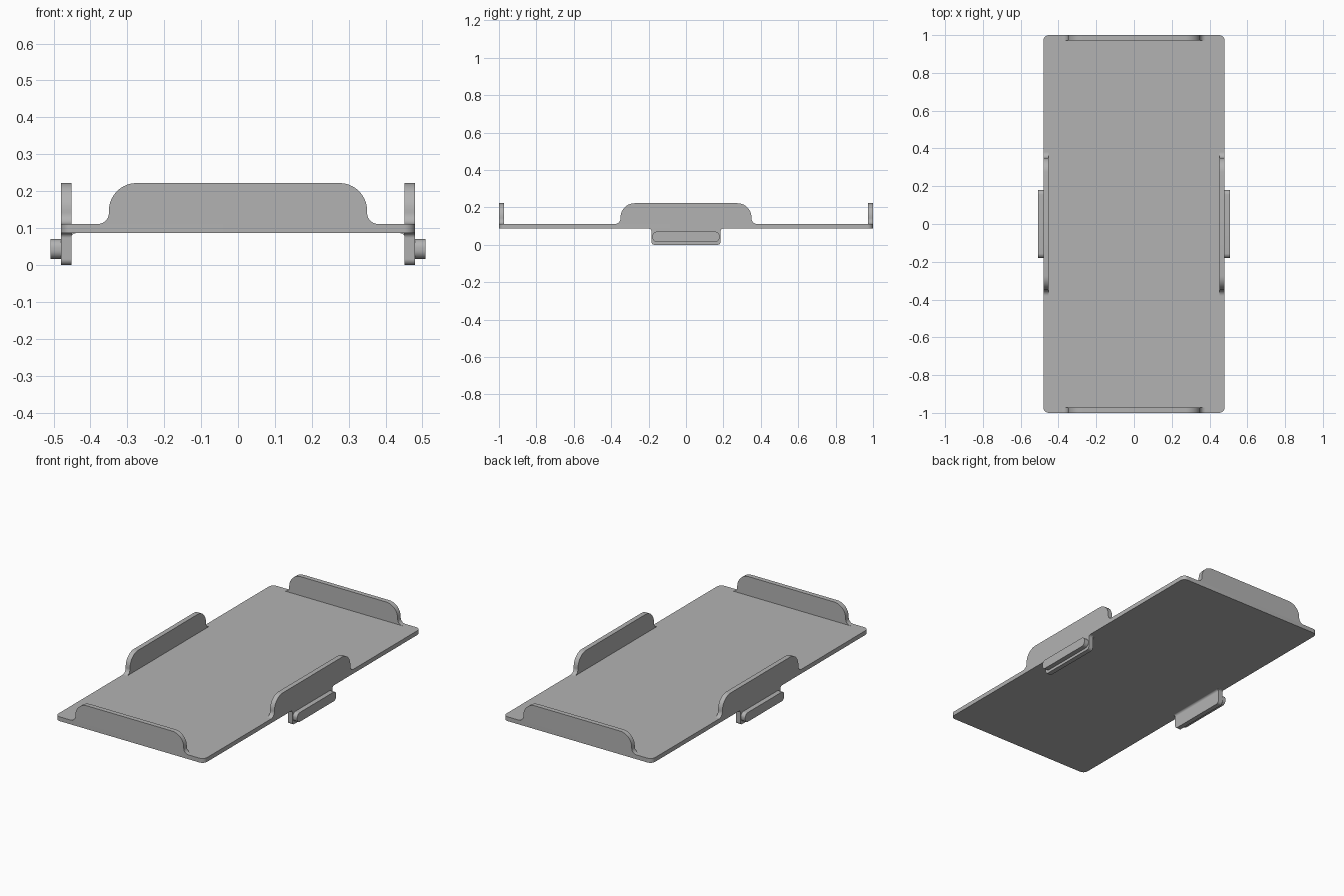
import bpy, bmesh, math
from mathutils import Vector, Matrix

cube = bpy.data.objects.get("Cube")
if cube:
    bpy.data.objects.remove(cube, do_unlink=True)

grey = bpy.data.materials.new("light_grey")
grey.use_nodes = True
colour = (0.45, 0.45, 0.45, 1)
grey.diffuse_color = colour
grey.node_tree.nodes["Principled BSDF"].inputs["Base Color"].default_value = colour

UP, ALONG_X, ALONG_Y = "xy", "yz", "xz"


def rounded(corners, steps=10):
    """Outline from (u, v, radius) corners, each rounded by a tangent arc."""
    out = []
    for i, (u, v, r) in enumerate(corners):
        p = Vector((u, v))
        if r == 0:
            out.append(p)
            continue
        a = (Vector(corners[i - 1][:2]) - p).normalized()
        b = (Vector(corners[(i + 1) % len(corners)][:2]) - p).normalized()
        half = a.angle(b) / 2
        centre = p + (a + b).normalized() * (r / math.sin(half))
        start = p + a * (r / math.tan(half)) - centre
        end = p + b * (r / math.tan(half)) - centre
        sweep = start.angle_signed(end)
        for k in range(steps + 1):
            out.append(centre + Matrix.Rotation(-sweep * k / steps, 2) @ start)
    return out


def prism(name, outline, plane, low, high, round_below=None, radius=0):
    """Extrude an outline from low to high, across the given plane."""
    def place(p, d):
        return {UP: (p[0], p[1], d), ALONG_X: (d, p[0], p[1]),
                ALONG_Y: (p[0], d, p[1])}[plane]
    bm = bmesh.new()
    base = [bm.verts.new(place(p, low)) for p in outline]
    top = [bm.verts.new(place(p, high)) for p in outline]
    caps = [bm.faces.new(base), bm.faces.new(top)]
    for i in range(len(base)):
        j = (i + 1) % len(base)
        bm.faces.new((base[i], base[j], top[j], top[i]))
    if round_below is not None:
        edges = [e for f in caps for e in f.edges
                 if all(v.co.z < round_below for v in e.verts)]
        bmesh.ops.bevel(bm, geom=edges, offset=radius, segments=6,
                        profile=0.5, affect="EDGES", clamp_overlap=True)
    bmesh.ops.recalc_face_normals(bm, faces=bm.faces)
    mesh = bpy.data.meshes.new(name)
    bm.to_mesh(mesh)
    bm.free()
    mesh.materials.append(grey)
    obj = bpy.data.objects.new(name, mesh)
    bpy.context.collection.objects.link(obj)
    bpy.ops.object.select_all(action="DESELECT")
    obj.select_set(True)
    bpy.context.view_layer.objects.active = obj
    bpy.ops.object.shade_smooth_by_angle(angle=math.radians(30))
    return obj


W, L, T = 0.48, 1.0, 0.028           # half width, half length, wall thickness
BOTTOM, TOP, RIM = 0.086, 0.111, 0.222

# Flat tray plate
prism("tray_plate", rounded([(-W, -L, .03), (W, -L, .03), (W, L, .03), (-W, L, .03)]),
      UP, BOTTOM, TOP)

# Outlines shared by the mirrored parts
wall = rounded([(-.38, TOP, 0), (-.35, TOP, .03), (-.35, RIM, .075),
                (.35, RIM, .075), (.35, TOP, .03), (.38, TOP, 0)])
clip = rounded([(-.198, BOTTOM, 0), (-.185, BOTTOM, .013), (-.185, 0, .016),
                (.185, 0, .016), (.185, BOTTOM, .013), (.198, BOTTOM, 0)])
ridge = rounded([(-.18, .016, .024), (.18, .016, .024),
                 (.18, .07, .024), (-.18, .07, .024)])

# Raised walls at the front and back
for side, s in (("front", -1), ("back", 1)):
    prism(side + "_wall", wall, ALONG_Y, s * (L - T), s * L)

# Raised walls and snap clips on the left and right
for side, s in (("right", -1), ("left", 1)):
    inner, outer = s * (W - T), s * W
    prism(side + "_wall", wall, ALONG_X, inner, outer)
    prism(side + "_clip", clip, ALONG_X, inner, outer, round_below=.07, radius=.0135)
    prism(side + "_clip_ridge", ridge, ALONG_X, s * (W - .01), s * .508)
    fillet = rounded([(inner, BOTTOM - .012, 0), (inner, BOTTOM, .012),
                      (inner - s * .012, BOTTOM, 0), (inner, BOTTOM, 0)])
    prism(side + "_clip_fillet", fillet, ALONG_Y, -.185, .185)
